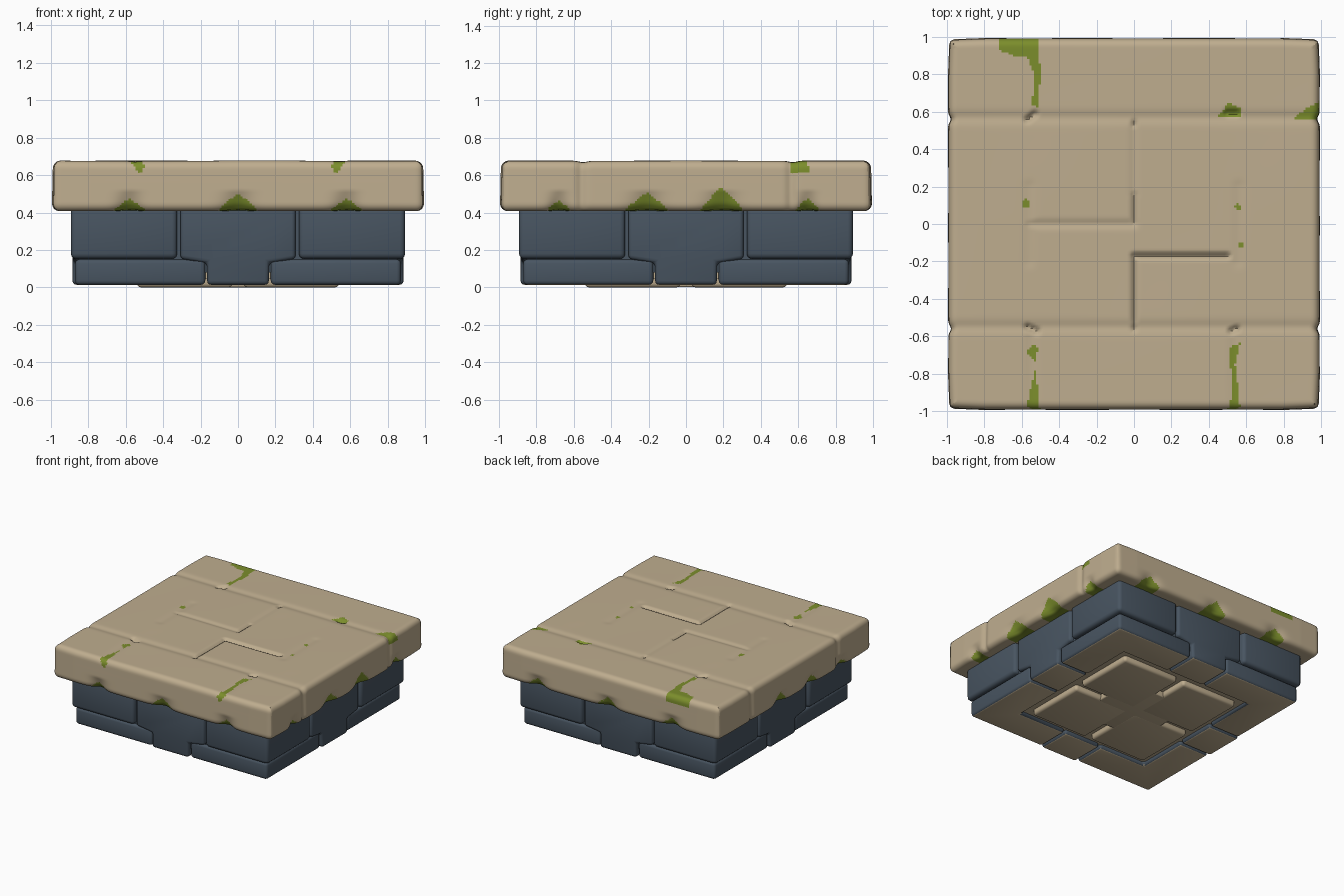
import bpy, bmesh, math
from mathutils import Vector, Matrix

if "Cube" in bpy.data.objects:
    bpy.data.objects.remove(bpy.data.objects["Cube"])


def material(name, rgb):
    m = bpy.data.materials.new(name)
    m.diffuse_color = (*rgb, 1)
    m.use_nodes = True
    m.node_tree.nodes["Principled BSDF"].inputs["Base Color"].default_value = m.diffuse_color
    return m


TAN = material("sandstone", (0.52, 0.42, 0.275))
DARK = material("slate_brick", (0.065, 0.09, 0.12))
MOSS = material("moss_green", (0.20, 0.27, 0.025))


def finish(bm, name, mats, angle=40):
    bmesh.ops.recalc_face_normals(bm, faces=bm.faces)
    me = bpy.data.meshes.new(name)
    bm.to_mesh(me)
    bm.free()
    ob = bpy.data.objects.new(name, me)
    bpy.context.collection.objects.link(ob)
    for m in mats:
        me.materials.append(m)
    bpy.ops.object.select_all(action='DESELECT')
    ob.select_set(True)
    bpy.context.view_layer.objects.active = ob
    bpy.ops.object.shade_smooth_by_angle(angle=math.radians(angle))
    return ob


def prism(name, poly, a, b, mats, bevel=0.025, upright=False, turn=0):
    """Rounded block: outline in xy pushed along z, or in xz pushed along y."""
    bm = bmesh.new()
    rows = [[bm.verts.new((u, t, v) if upright else (u, v, t)) for u, v in poly]
            for t in (a, b)]
    n = len(poly)
    bm.faces.new(rows[0])
    bm.faces.new(rows[1][::-1])
    for i in range(n):
        j = (i + 1) % n
        bm.faces.new((rows[0][i], rows[0][j], rows[1][j], rows[1][i]))
    bmesh.ops.recalc_face_normals(bm, faces=bm.faces)
    if bevel:
        bmesh.ops.bevel(bm, geom=bm.edges[:], offset=bevel, segments=3,
                        profile=0.5, affect='EDGES', clamp_overlap=True)
    bmesh.ops.recalc_face_normals(bm, faces=bm.faces)
    if len(mats) > 1:  # undersides show bare sandstone
        for f in bm.faces:
            f.normal_update()
            if f.normal.z < -0.75 and f.calc_center_median().z < 0.06:
                f.material_index = 1
    bm.transform(Matrix.Rotation(turn * math.pi / 2, 4, 'Z'))
    return finish(bm, name, mats)


def rect(x0, y0, x1, y1):
    return [(x0, y0), (x1, y0), (x1, y1), (x0, y1)]


# Brick plinth: the same three pieces on each of four sides
L_SHAPE = [(-.87, -.87), (-.175, -.87), (-.175, -.6), (-.6, -.6), (-.6, -.175), (-.87, -.175)]
T_SHAPE = [(-.308, .43), (-.308, .152), (-.165, .132), (-.165, .014),
           (.165, .014), (.165, .132), (.308, .152), (.308, .43)]
for k in range(4):
    prism(f"upper_corner_brick_{k}", rect(-.893, -.893, -.325, -.325), .153, .43, [DARK], .028, turn=k)
    prism(f"lower_corner_brick_{k}", L_SHAPE, .014, .15, [DARK, TAN], .022, turn=k)
    prism(f"middle_brick_{k}", T_SHAPE, -.885, -.6, [DARK, TAN], .022, True, turn=k)
    # underside tiles
    prism(f"base_tile_{k}", rect(-.54, -.54, -.03, -.03), 0, .08, [TAN], .022, turn=k)
prism("base_centre", rect(-.3, -.3, .3, .3), .001, .08, [TAN], .01)
prism("base_bed", rect(-.83, -.83, .83, .83), .045, .08, [TAN], 0)
prism("brick_core", rect(-.85, -.85, .85, .85), .08, .42, [DARK], 0)

# Slab seams: x0, y0, x1, y1, depth, width
SEAMS = [(-1, -.55, 1, -.55, .008, .03), (-1, .57, 1, .57, .008, .03),
         (-.55, -1, -.55, -.55, .004, .03), (.54, -1, .54, -.55, .004, .03),
         (-.56, -.2, -.56, .2, .004, .03), (.56, -.2, .56, .2, .004, .03),
         (0, -.17, .5, -.17, .030, .013), (0, -.56, 0, -.17, .020, .013),
         (0, 0, 0, .16, .016, .013), (0, .16, 0, .56, .006, .02),
         (-.56, 0, 0, 0, .009, .02),
         (-.57, .56, -.53, .585, .03, .018), (.50, .59, .55, .59, .03, .018),
         (-.57, -.55, -.52, -.57, .03, .018), (.52, -.57, .55, -.56, .03, .018),
         (0, .53, 0, .55, .02, .014), (0, -.56, 0, -.55, .025, .016)]
# Moss patches on slab sides: centre, half width, height
SIDE_MOSS = {"front": [(-.58, .08, .055), (0, .10, .085), (.58, .08, .055)],
             "back": [(-.56, .09, .07), (.02, .10, .09), (.66, .09, .07)],
             "right": [(-.68, .06, .045), (-.21, .11, .09), (.19, .11, .12), (.65, .06, .06)],
             "left": [(-.62, .07, .05), (-.22, .09, .08), (.18, .09, .09)]}
# Moss patches on slab top
TOP_MOSS = [[(-.72, 1), (-.72, .93), (-.65, .90), (-.57, .89), (-.54, .82), (-.53, .74), (-.55, .64),
             (-.51, .62), (-.5, .83), (-.51, .9), (-.51, 1)],
            [(.44, .57), (.48, .61), (.5, .65), (.57, .62), (.57, .57)],
            [(.85, .56), (1, .56), (1, .66), (.94, .63), (.88, .59)],
            [(-.58, -.68), (-.54, -.64), (-.51, -.66), (-.53, -.74)],
            [(-.57, -.96), (-.53, -.78), (-.51, -.9), (-.51, -1), (-.57, -1)],
            [(.505, -.66), (.57, -.635), (.54, -.75), (.56, -.9), (.57, -1), (.51, -1), (.525, -.85)]]
MOSS_DOTS = [(-.58, .11, .022), (.555, .09, .016), (.57, -.11, .017)]


def inside(x, y, poly):
    hit = False
    for (ax, ay), (bx, by) in zip(poly, poly[1:] + poly[:1]):
        if (ay > y) != (by > y) and x < ax + (y - ay) * (bx - ax) / (by - ay):
            hit = not hit
    return hit


def seam_depth(x, y):
    total = 0
    for x0, y0, x1, y1, depth, w in SEAMS:
        dx, dy = x1 - x0, y1 - y0
        t = max(0, min(1, ((x - x0) * dx + (y - y0) * dy) / (dx * dx + dy * dy)))
        d = ((x - x0 - t * dx) ** 2 + (y - y0 - t * dy) ** 2) / (w * w)
        if d < 9:
            total = max(total, depth * math.exp(-d))
    return total


def side_of(x, y):
    if abs(x) > abs(y):
        return ("right" if x > 0 else "left"), y
    return ("back" if y > 0 else "front"), x


H, Z0, Z1, R = .995, .408, .678, .042


def shape(p):
    # round the box edges
    q = Vector((max(-H + R, min(H - R, p.x)), max(-H + R, min(H - R, p.y)),
                max(Z0 + R, min(Z1 - R, p.z))))
    d = p - q
    if d.length > 1e-6:
        p = q + d.normalized() * R
    x, y, z = p
    up = (z - Z0) / (Z1 - Z0)
    side, t = side_of(x, y)
    edge = max(0, (max(abs(x), abs(y)) - .86) / (H - .86))
    # notches at the seams, scallops along the lower rim
    push = .006 * up
    if side in ("left", "right"):
        push += .014 * math.exp(-((abs(t) - .56) / .022) ** 2)
    low = max(0, min(1, (.52 - z) / .1))
    lift = 0
    for c, w, h in SIDE_MOSS[side]:
        g = math.exp(-((t - c) / (w * .8)) ** 2)
        push += .035 * g * low
        lift += .012 * g * low
    push += .008 * max(0, abs(t) - .8) / .2
    push *= edge
    if abs(x) > abs(y):
        x -= math.copysign(push, x)
    else:
        y -= math.copysign(push, y)
    z += lift * edge
    if up > .6:
        z -= seam_depth(p.x, p.y) * min(1, (up - .6) / .3)
        z -= .003 * (1 + math.sin(5 * p.x + 1) * math.cos(4 * p.y)) / 2
    return x, y, z


# Slab: fine closed grid box
N, M = 160, 22
bm = bmesh.new()
cache = {}


def vert(i, j, k):
    key = (i, j, k)
    if key not in cache:
        p = Vector((-H + 2 * H * i / N, -H + 2 * H * j / N, Z0 + (Z1 - Z0) * k / M))
        cache[key] = bm.verts.new(shape(p))
    return cache[key]


for i in range(N):
    for j in range(N):
        for k in (0, M):
            bm.faces.new([vert(i, j, k), vert(i + 1, j, k), vert(i + 1, j + 1, k), vert(i, j + 1, k)])
    for k in range(M):
        for e in (0, N):
            bm.faces.new([vert(i, e, k), vert(i + 1, e, k), vert(i + 1, e, k + 1), vert(i, e, k + 1)])
            bm.faces.new([vert(e, i, k), vert(e, i + 1, k), vert(e, i + 1, k + 1), vert(e, i, k + 1)])
bmesh.ops.recalc_face_normals(bm, faces=bm.faces)

# Moss colouring
for f in bm.faces:
    x, y, z = f.calc_center_median()
    mossy = False
    if z > .61:
        mossy = any(inside(x, y, p) for p in TOP_MOSS) or \
            any(math.hypot(x - a, y - b) < r for a, b, r in MOSS_DOTS)
        if z < .66 and y < -.9:  # front drips narrow downwards
            mossy = abs(abs(x) - .525) < .035 * (z - .6) / .06
    elif max(abs(x), abs(y)) > .88:
        side, t = side_of(x, y)
        for c, w, h in SIDE_MOSS[side]:
            s = 1 - abs(t - c) / w
            if s > 0 and z < Z0 + .01 + h * s ** .9:
                mossy = True
    f.material_index = 1 if mossy else 0
finish(bm, "top_slab", [TAN, MOSS], 50)
